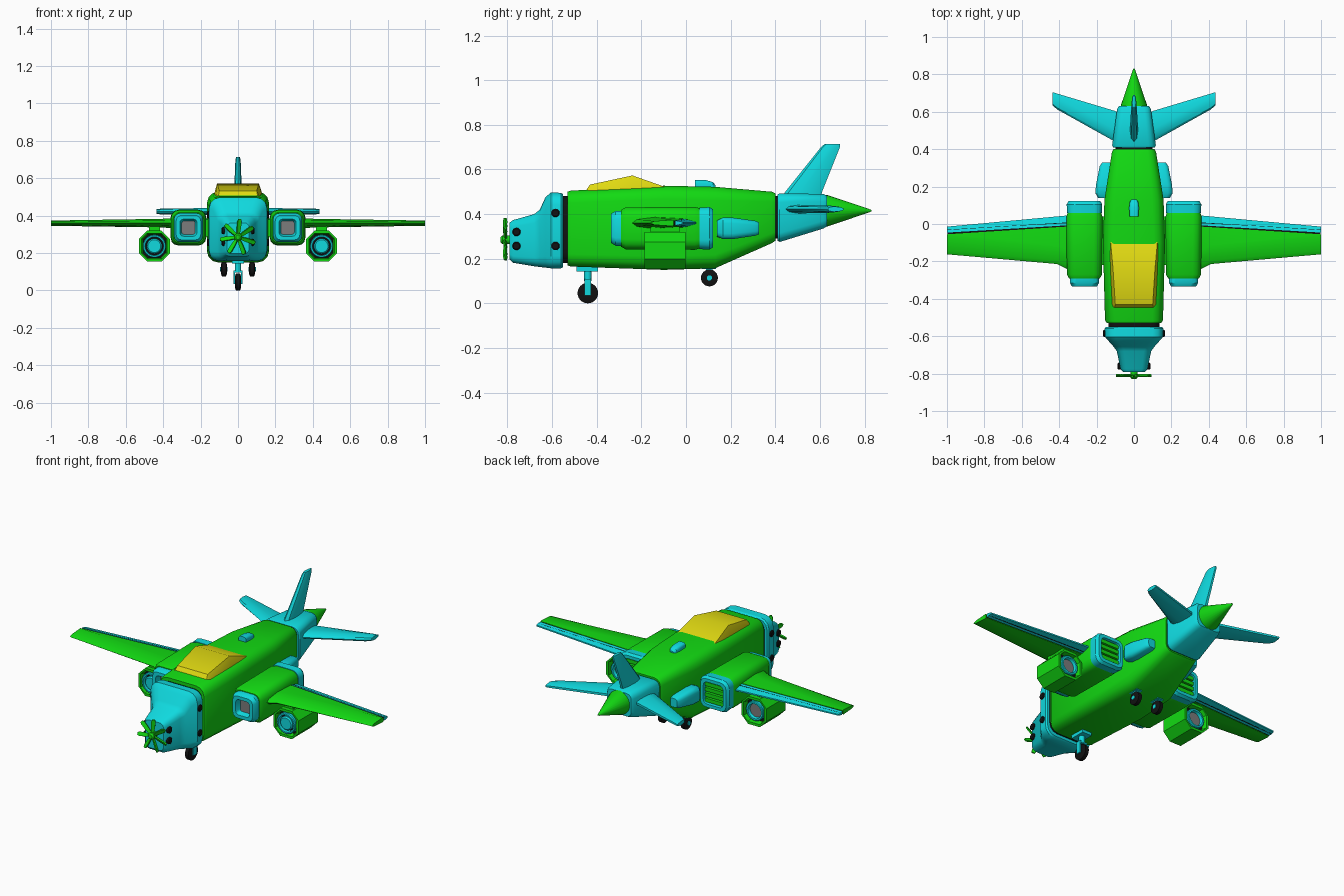
import bpy, bmesh, math
from mathutils import Matrix, Vector

if "Cube" in bpy.data.objects:
    bpy.data.objects.remove(bpy.data.objects["Cube"])

def material(name, rgb):
    m = bpy.data.materials.new(name)
    m.diffuse_color = (*rgb, 1)
    m.use_nodes = True
    m.node_tree.nodes["Principled BSDF"].inputs["Base Color"].default_value = m.diffuse_color
    return m

GREEN = material("bright green", (0.006, 0.70, 0.006))
CYAN = material("cyan", (0.005, 0.70, 0.74))
YELLOW = material("yellow", (0.75, 0.70, 0.006))
BLACK = material("black", (0.006, 0.006, 0.006))
GREY = material("grey", (0.2, 0.2, 0.2))

def loft(name, rings, mat, cap0=None, cap1=None, matrix=None):
    """Skin a chain of equal-length rings and close both ends."""
    bm = bmesh.new()
    vs = [[bm.verts.new(p) for p in r] for r in rings]
    n = len(vs[0])
    for a, b in zip(vs, vs[1:]):
        for i in range(n):
            j = (i + 1) % n
            bm.faces.new((a[i], a[j], b[j], b[i]))
    bm.faces.new(vs[0]).material_index = 1
    bm.faces.new(vs[-1]).material_index = 2
    if matrix:
        bm.transform(matrix)
    bmesh.ops.recalc_face_normals(bm, faces=bm.faces)
    me = bpy.data.meshes.new(name)
    bm.to_mesh(me)
    bm.free()
    for m in (mat, cap0 or mat, cap1 or mat):
        me.materials.append(m)
    ob = bpy.data.objects.new(name, me)
    bpy.context.collection.objects.link(ob)
    return ob

def rrect(y, hw, zb, zt, c, cx=0, k=3):
    """Rounded (k>1) or chamfered (k=1) rectangle in the xz plane at y."""
    pts = []
    for q, (sx, sz) in enumerate(((1, 1), (-1, 1), (-1, -1), (1, -1))):
        ox = cx + sx * (hw - c)
        oz = zt - c if sz > 0 else zb + c
        for i in range(k + 1):
            a = math.pi / 2 * (q + i / k)
            pts.append((ox + c * math.cos(a), y, oz + c * math.sin(a)))
    return pts

def body(name, secs, mat, cx=0, k=3, **caps):
    return loft(name, [rrect(*s, cx=cx, k=k) for s in secs], mat, **caps)

def square(name, secs, mat, cx, cz, k=3, **caps):
    """Loft of square sections (y, half size, corner) round one axis."""
    return body(name, [(y, h, cz - h, cz + h, c) for y, h, c in secs], mat, cx, k, **caps)

def lathe(name, prof, mat, axis='Y', at=(0, 0, 0), n=24, **caps):
    """Profile of (position, radius) turned round an axis."""
    rot = {'X': Matrix.Rotation(math.pi / 2, 4, 'Y'), 'Z': Matrix(),
           'Y': Matrix.Rotation(-math.pi / 2, 4, 'X')}[axis]
    rings = [[(r * math.cos(2 * math.pi * i / n), r * math.sin(2 * math.pi * i / n), p)
              for i in range(n)] for p, r in prof]
    return loft(name, rings, mat, matrix=Matrix.Translation(Vector(at)) @ rot, **caps)

def box(name, x0, x1, y0, y1, z0, z1, mat):
    return loft(name, [[(x0, y, z0), (x1, y, z0), (x1, y, z1), (x0, y, z1)] for y in (y0, y1)], mat)

def foil(y0, y1, t):
    """Lens-shaped blade section as (chord, thickness) pairs."""
    d = y1 - y0
    top = [(y0 + .1 * d, .65 * t), (y0 + .4 * d, t), (y0 + .8 * d, .75 * t), (y1, .35 * t)]
    return [(y0, 0)] + top + [(y, -h) for y, h in reversed(top)]

def panel(y0, y1, ta, tb):
    """Box-like section with its own front and rear thickness."""
    return [(y0, ta), (y1, tb), (y1, -tb), (y0, -ta)]

# Fuselage and dark joints
body("fuselage", [(-.53, .145, .17, .50, .05), (-.515, .155, .165, .505, .055),
                  (-.1, .166, .15, .527, .06), (.13, .158, .157, .522, .06),
                  (.385, .118, .27, .50, .045), (.4, .11, .28, .493, .04)], GREEN)
body("nose_joint", [(-.56, .135, .18, .48, .05), (-.52, .135, .18, .48, .05)], BLACK)
body("tail_joint", [(.39, .10, .29, .48, .04), (.42, .10, .29, .48, .04)], BLACK)

# Nose
body("nose", [(-.55, .15, .163, .488, .05), (-.56, .157, .157, .495, .055),
              (-.605, .154, .157, .497, .055), (-.63, .132, .16, .475, .05),
              (-.655, .11, .163, .42, .045), (-.68, .092, .166, .40, .04),
              (-.775, .072, .182, .373, .03), (-.79, .06, .197, .362, .025)], CYAN)
for s in (-1, 1):
    for y, x, zs in ((-.585, .153, (.405, .257)), (-.76, .075, (.32, .257))):
        for z in zs:
            lathe("nose_bolt", [(-.012, .019), (.008, .019), (.012, .014)] if s > 0 else
                  [(-.012, .014), (-.008, .019), (.012, .019)], BLACK, 'X', (s * x, y, z), 16)

# Propeller
lathe("propeller_hub", [(-.83, .012), (-.822, .02), (-.78, .02)], GREEN, at=(0, 0, .285), n=16)
for i in range(7):
    m = Matrix.Translation((0, -.81, .285)) @ Matrix.Rotation(2 * math.pi * (i + .1) / 7, 4, 'Y') \
        @ Matrix.Rotation(.5, 4, 'Z')
    loft("propeller_blade", [[(-w, -.004, r), (w, -.004, r), (w, .004, r), (-w, .004, r)]
                             for r, w in ((.01, .007), (.05, .011), (.085, .012), (.097, .007))],
         GREEN, matrix=m)

# Canopy
loft("canopy", [[(-b, y, .47), (-b, y, zs), (-t, y, zt), (t, y, zt), (b, y, zs), (b, y, .47)]
                for y, b, t, zs, zt in ((-.45, .115, .105, .495, .503), (-.43, .117, .10, .505, .532),
                                        (-.24, .126, .112, .52, .573), (-.095, .13, .125, .515, .522))],
     YELLOW)
body("top_sensor", [(.04, .024, .5, .552, .012), (.09, .026, .5, .552, .015),
                    (.12, .022, .5, .543, .012), (.132, .012, .5, .53, .008)], CYAN)

# Tail
body("tail_section", [(.41, .112, .28, .488, .035), (.42, .117, .275, .493, .04),
                      (.615, .09, .335, .49, .035), (.632, .08, .345, .482, .03)], CYAN)
lathe("tail_cone", [(.62, .07), (.635, .07), (.825, .006), (.832, .002)], GREEN, at=(0, 0, .415))
loft("tail_fin", [[(t, y, z) for y, t in foil(a, b, h)] for z, a, b, h in
                  ((.46, .42, .60, .024), (.5, .445, .61, .022), (.70, .605, .69, .014),
                   (.713, .62, .69, .01))], CYAN)

for s, side in ((-1, "left"), (1, "right")):
    # Tailplane
    loft(side + "_tailplane", [[(s * x, y, .422 + t) for y, t in foil(a, b, h)] for x, a, b, h in
                               ((.06, .42, .59, .02), (.11, .445, .607, .019),
                                (.41, .612, .697, .016), (.437, .635, .705, .012))], CYAN)
    # Wing, dark hinge line and flap
    loft(side + "_wing", [[(s * x, y, .36 + t) for y, t in
                           ((a, 0), (a + .02, .6 * h), (a + .1, h), (b, .75 * h),
                            (b, -.75 * h), (a + .1, -h), (a + .02, -.6 * h))] for x, a, b, h in
                          ((.30, -.25, -.012, .027), (.36, -.24, -.014, .026),
                           (.41, -.214, -.017, .023), (1, -.162, -.055, .014))], GREEN)
    loft(side + "_wing_hinge", [[(s * x, y, .36 + t) for y, t in panel(a, b, h, h)] for x, a, b, h in
                                ((.33, -.03, .01, .016), (.998, -.07, -.03, .008))], BLACK)
    loft(side + "_flap", [[(s * x, y, .36 + t) for y, t in panel(a, b, h, .004)] for x, a, b, h in
                          ((.34, -.006, .047, .019), (1, -.046, -.014, .011))], CYAN)

    # Engine nacelle with intake and slatted exhaust
    ex, ez = s * .265, .336
    square(side + "_nacelle", [(-.292, .082, .035), (-.27, .094, .045), (.04, .096, .045),
                               (.068, .088, .04)], GREEN, ex, ez)
    square(side + "_intake", [(-.28, .078, .035), (-.315, .078, .035), (-.335, .066, .03),
                              (-.335, .046, .02), (-.305, .036, .012)], CYAN, ex, ez, cap1=GREY)
    square(side + "_exhaust_ring", [(.06, .093, .04), (.105, .095, .04), (.122, .085, .035),
                                    (.122, .066, .025), (.085, .062, .025)], CYAN, ex, ez, cap1=BLACK)
    for i in range(4):
        z = ez + (i - 1.5) * .032
        box(side + "_exhaust_slat", ex - .06, ex + .06, .08, .113, z - .011, z + .011, GREEN)
    box(side + "_engine_mount", min(s * .13, s * .2), max(s * .13, s * .2), -.22, .04, .29, .38, GREEN)

    # Under-wing pod
    px, pz = s * .447, .237
    square(side + "_pod", [(-.155, .062, .026), (-.185, .068, .028), (-.185, .083, .045),
                           (-.003, .083, .045), (-.003, .068, .028), (-.035, .062, .026)],
           GREEN, px, pz, k=1, cap0=BLACK, cap1=BLACK)
    box(side + "_pylon", px - .03, px + .03, -.16, -.03, .30, .355, GREEN)
    lathe(side + "_pod_front_ring", [(-.15, .062), (-.182, .062), (-.187, .058), (-.187, .05),
                                     (-.16, .048)], CYAN, at=(px, 0, pz), cap1=BLACK)
    lathe(side + "_pod_nose", [(-.15, .041), (-.18, .041), (-.187, .034)], CYAN, at=(px, 0, pz))
    lathe(side + "_pod_rear_ring", [(-.04, .058), (-.012, .058), (-.008, .054), (-.008, .044),
                                    (-.025, .04)], CYAN, at=(px, 0, pz), cap1=GREY)

    # Rear side blister
    body(side + "_blister", [(.14, .045, .298, .372, .02), (.165, .06, .288, .384, .025),
                             (.21, .056, .288, .384, .025), (.31, .036, .303, .37, .02),
                             (.328, .024, .31, .362, .015)], CYAN, cx=s * .147)

    # Rear landing gear
    wx = s * .075
    lathe(side + "_rear_wheel", [(-.016, .026), (-.011, .038), (.011, .038), (.016, .026)],
          BLACK, 'X', (wx, .105, .114))
    box(side + "_rear_leg", wx - .011, wx + .011, .09, .118, .118, .2, CYAN)
    box(side + "_rear_leg_base", wx - .02, wx + .02, .07, .135, .155, .19, CYAN)
    lathe(side + "_rear_axle", [(-.02, .012), (.02, .012)], CYAN, 'X', (wx, .105, .114), 12)

    # Front fork arm
    box(side + "_front_fork", s * .021 - .004, s * .021 + .004, -.455, -.425, .035, .105, CYAN)

# Front landing gear
lathe("front_wheel", [(-.016, .03), (-.011, .046), (.011, .046), (.016, .03)], BLACK, 'X', (0, -.44, .046))
box("front_fork_bridge", -.025, .025, -.455, -.425, .097, .108, CYAN)
lathe("front_leg", [(.1, .017), (.17, .017)], CYAN, 'Z', (0, -.44, 0), 12)
box("front_leg_base", -.032, .032, -.49, -.395, .143, .175, CYAN)

# Smooth rounded parts, keep hard edges
for ob in bpy.context.scene.objects:
    ob.select_set(True)
    bpy.context.view_layer.objects.active = ob
bpy.ops.object.shade_smooth_by_angle(angle=math.radians(32))
